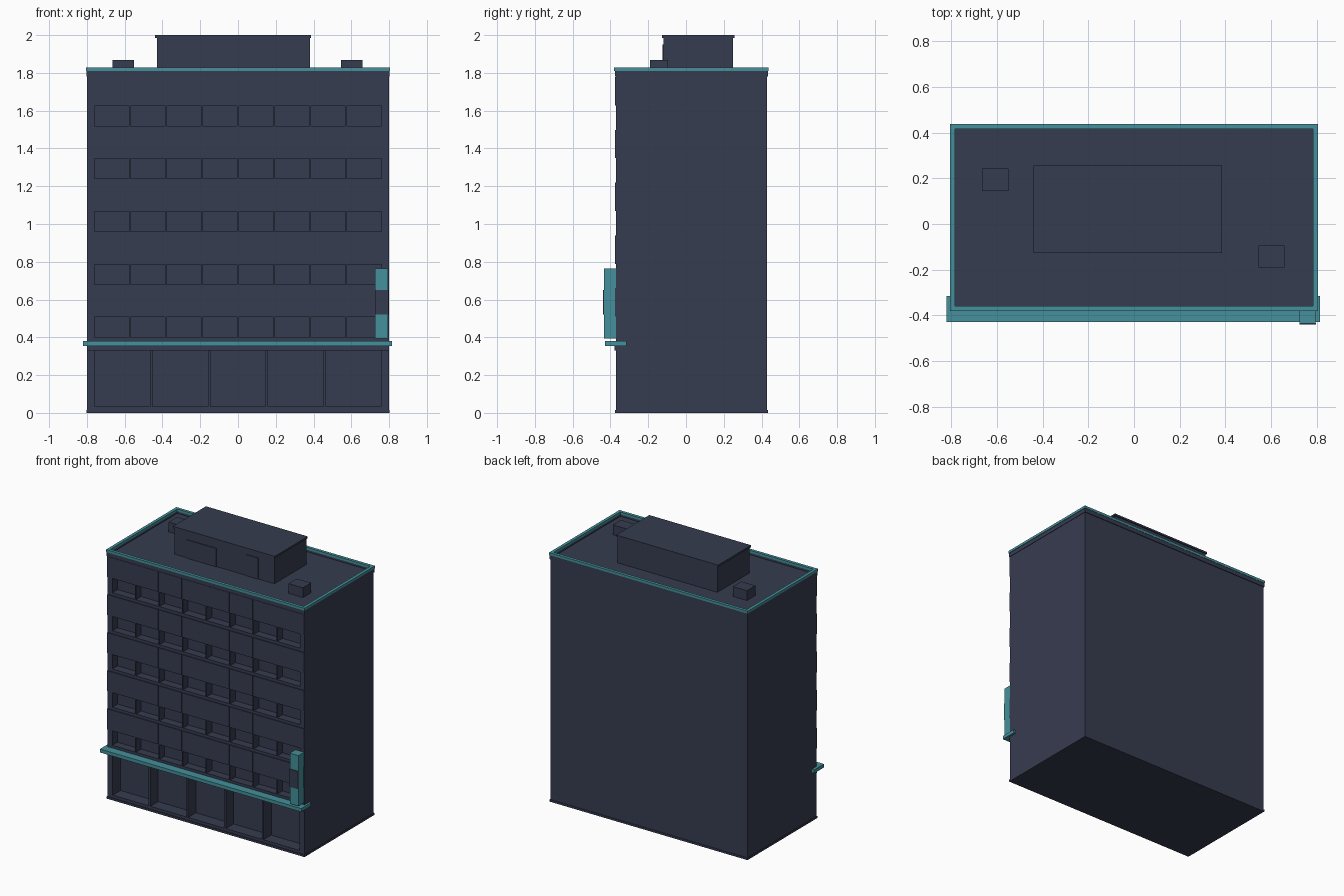
import bpy, bmesh
from mathutils import Vector

cube = bpy.data.objects.get("Cube")
if cube:
    bpy.data.objects.remove(cube, do_unlink=True)


def material(name, rgb):
    m = bpy.data.materials.new(name)
    m.use_nodes = True
    m.diffuse_color = (*rgb, 1)
    m.node_tree.nodes["Principled BSDF"].inputs["Base Color"].default_value = (*rgb, 1)
    return m


NAVY = material("dark slate blue", (0.037, 0.045, 0.08))
TEAL = material("teal trim", (0.058, 0.28, 0.325))


def finish(name, bm, mat):
    bmesh.ops.recalc_face_normals(bm, faces=bm.faces)
    mesh = bpy.data.meshes.new(name)
    bm.to_mesh(mesh)
    bm.free()
    mesh.materials.append(mat)
    ob = bpy.data.objects.new(name, mesh)
    bpy.context.collection.objects.link(ob)
    return ob


def add_box(bm, x, y, z):
    lo, hi = Vector((x[0], y[0], z[0])), Vector((x[1], y[1], z[1]))
    verts = bmesh.ops.create_cube(bm, size=1)["verts"]
    for v in verts:
        v.co = (lo + hi) / 2 + v.co * (hi - lo)


def box(name, mat, x, y, z):
    bm = bmesh.new()
    add_box(bm, x, y, z)
    return finish(name, bm, mat)


W, FRONT, BACK, ROOF = 0.8, -0.37, 0.43, 1.795
EDGE = 0.765
SHOP = (0.035, 0.33)
ROWS = [(0.4 + 0.28 * i, 0.507 + 0.2795 * i) for i in range(5)]


# Main block: cut the front face into bays, then push the bays inward
def cut(bm, faces, co, no):
    geom = set(faces)
    for f in faces:
        geom.update(f.edges, f.verts)
    bmesh.ops.bisect_plane(bm, geom=list(geom), plane_co=co, plane_no=no)


def front_faces(bm, lo=-1, hi=3):
    bm.normal_update()
    return [f for f in bm.faces if f.normal.y < -0.9
            and lo < f.calc_center_median().z < hi]


bm = bmesh.new()
add_box(bm, (-W, W), (FRONT, BACK), (0, ROOF))
for band in [SHOP] + ROWS:
    for z in band:
        cut(bm, front_faces(bm), (0, 0, z), (0, 0, 1))


def recess(band, bays, gap, depth):
    pitch = 2 * EDGE / bays
    for i in range(bays + 1):
        for side in (-1, 1):
            x = -EDGE + i * pitch + side * gap / 2
            cut(bm, front_faces(bm, *band), (x, 0, 0), (1, 0, 0))
    holes = [f for f in front_faces(bm, *band)
             if max(e.calc_length() for e in f.edges if abs(
                 e.verts[0].co.z - e.verts[1].co.z) < 0.001) > 0.1]
    new = bmesh.ops.extrude_face_region(bm, geom=holes)["geom"]
    bmesh.ops.delete(bm, geom=[f for f in holes if f.is_valid], context="FACES_ONLY")
    bmesh.ops.translate(bm, vec=(0, depth, 0),
                        verts=[g for g in new if isinstance(g, bmesh.types.BMVert)])


recess(SHOP, 5, 0.014, 0.09)
for row in ROWS:
    recess(row, 8, 0.008, 0.06)
finish("main_block", bm, NAVY)

# Thin spandrel panels between window rows, with narrow joints
bm = bmesh.new()
joints = [-0.802, -0.385, -0.192, 0.192, 0.385, 0.802]
for lo, top in ROWS:
    for a, b in zip(joints, joints[1:]):
        add_box(bm, (a + 0.002, b - 0.002), (FRONT - 0.006, FRONT + 0.002),
                (top + 0.003, top + 0.153))
finish("spandrel_panels", bm, NAVY)

# Plinth and shopfront head trim
box("plinth", NAVY, (-0.803, 0.803), (-0.376, 0.434), (0, 0.015))
box("shopfront_head", NAVY, (-W, W), (-0.378, FRONT + 0.002), (0.33, 0.356))


# Rectangular ring built as an extruded frame
def ring(name, mat, x, y, z, t):
    bm = bmesh.new()
    loops = []
    for d in (0, t):
        for h in z:
            loops.append([bm.verts.new(p) for p in (
                (x[0] + d, y[0] + d, h), (x[1] - d, y[0] + d, h),
                (x[1] - d, y[1] - d, h), (x[0] + d, y[1] - d, h))])
    order = [loops[0], loops[1], loops[3], loops[2]]
    for a, b in zip(order, order[1:] + order[:1]):
        for i in range(4):
            j = (i + 1) % 4
            bm.faces.new((a[i], a[j], b[j], b[i]))
    return finish(name, bm, mat)


ring("cornice", NAVY, (-0.803, 0.803), (-0.377, 0.435), (1.78, 1.81), 0.018)
ring("parapet_cap", TEAL, (-0.806, 0.806), (-0.38, 0.437), (1.81, 1.828), 0.022)

# Street canopy and upright sign
box("canopy", TEAL, (-0.82, 0.815), (-0.43, -0.315), (0.355, 0.38))
box("sign_post", TEAL, (0.725, 0.795), (-0.435, -0.368), (0.395, 0.765))
box("sign_plate", NAVY, (0.724, 0.796), (-0.44, -0.434), (0.52, 0.65))

# Rooftop plant room with cap and doors
box("plant_room", NAVY, (-0.43, 0.38), (-0.12, 0.25), (ROOF, 1.988))
box("plant_room_cap", NAVY, (-0.44, 0.386), (-0.126, 0.257), (1.986, 2.0))
box("plant_room_wide_door", NAVY, (-0.33, -0.09), (-0.125, -0.119), (ROOF, 1.93))
box("plant_room_door", NAVY, (0.15, 0.25), (-0.125, -0.119), (ROOF, 1.95))

# Roof vents
box("left_vent", NAVY, (0.545, 0.66), (-0.19, -0.095), (ROOF, 1.867))
box("right_vent", NAVY, (-0.665, -0.55), (0.145, 0.243), (ROOF, 1.867))
